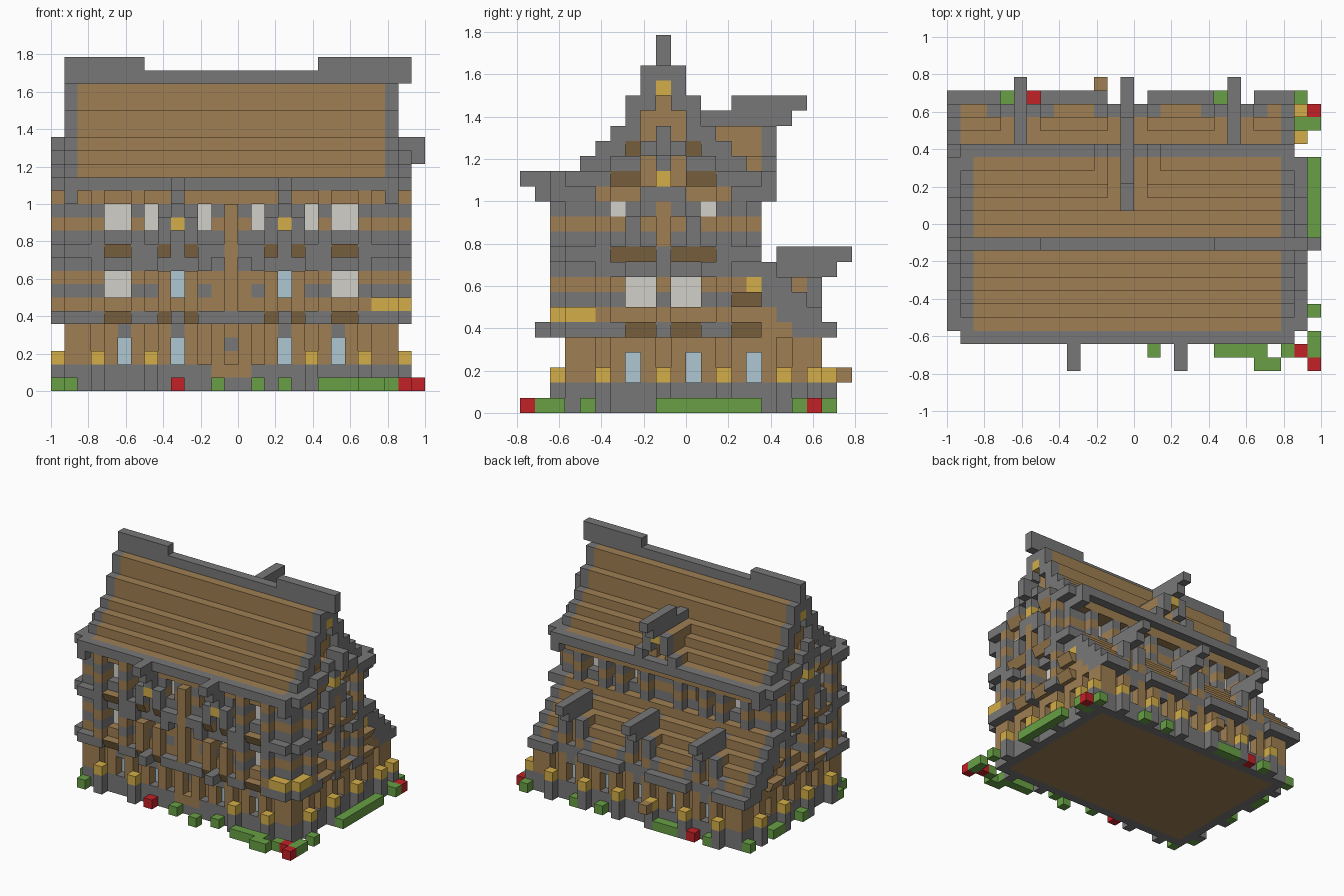
import bpy
from mathutils import Vector

cube = bpy.data.objects.get("Cube")
if cube:
    bpy.data.objects.remove(cube)

UNIT = 1 / 14
ORIGIN = Vector((-1, -11 * UNIT, 0))
PALETTE = {
    "stone": (0.187, 0.187, 0.187), "wood": (0.345, 0.21, 0.085),
    "lantern": (0.65, 0.42, 0.065), "leaf": (0.14, 0.35, 0.06),
    "petal": (0.54, 0.015, 0.02), "shutter": (0.64, 0.63, 0.59),
    "glass": (0.42, 0.57, 0.64),
}
for label, rgb in PALETTE.items():
    material = bpy.data.materials.new(label)
    material.use_nodes = True
    material.diffuse_color = (*rgb, 1)
    shader = next(n for n in material.node_tree.nodes if n.type == "BSDF_PRINCIPLED")
    shader.inputs["Base Color"].default_value = (*rgb, 1)

blocks = {}
CENTRE, RIDGE = 13, 9


def span(value):
    return range(value[0], value[1] + 1) if isinstance(value, tuple) else (value,)


def fill(part, colour, xs, ys, zs, mirror=True):
    """Fill a block range, mirrored across the middle; colour None carves."""
    for x in span(xs):
        for y in span(ys):
            for z in span(zs):
                for side in {x, 2 * CENTRE - x} if mirror else {x}:
                    if colour:
                        blocks[side, y, z] = part, colour
                    else:
                        blocks.pop((side, y, z), None)


def banded(part, xs, ys, low=5, high=14):
    """Masonry in alternating courses of stone and wood."""
    for z in range(low, high + 1):
        fill(part, "wood" if z in (6, 8, 12, 14) else "stone", xs, ys, z)


def gable_pair(part, colour, x, offset, zs):
    for y in {RIDGE - offset, RIDGE + offset}:
        fill(part, colour, x, y, zs)


# Foundation and ground storey
fill("foundation", "stone", (1, 25), (3, 19), (0, 1))
fill("floor", "wood", (2, 24), (4, 18), 0)
fill("ground_wall", "wood", (1, 25), (3, 19), (2, 4))

# Recesses between the ground floor posts, some with windows
for x in (3, 5, 7, 9, 11, CENTRE):
    for y, inner in ((3, 4), (19, 18)):
        fill("ground_wall", None, x, y, (2, 4))
        if x in (5, 9) or (x == CENTRE and y == 19):
            fill("ground_window", "glass", x, inner, (2, 3))
            fill("window_lintel", "stone", x, y, 4)
for y in (5, 7, 9, 11, 13, 15, 17):
    fill("ground_wall", None, 1, y, (2, 4))
    if y in (7, 11, 15):
        fill("side_window", "glass", 2, y, (2, 3))
        fill("side_lintel", "wood", 1, y, 4)
fill("door", "wood", (12, 14), 3, 1)
fill("door", "wood", CENTRE, 4, (1, 4))
fill("door_light", "stone", CENTRE, 4, 3)

# Upper storeys
banded("upper_wall", (1, 25), (3, 14))
for x in (3, 6):
    banded("front_column", x, 2)
for x in (3, 6, 8, 11):
    banded("back_column", x, 15)
fill("front_belt", "stone", (1, 25), 2, 5)
fill("front_belt", "stone", (1, 25), 2, 10)
fill("front_post", "wood", CENTRE, 2, (6, 13))
fill("front_post", "wood", 12, 3, (6, 8))

# Deep shuttered windows
for z in ((7, 8), (12, 13)):
    fill("front_shutter", None, (4, 5), 3, z)
    fill("front_shutter", "shutter", (4, 5), 4, z)
for x in (7, 11):
    fill("small_shutter", None, x, 3, (12, 13))
    fill("small_shutter", "shutter", x, 4, (12, 13))
for x in (4, 5, 7, 9):
    fill("back_shutter", None, x, 14, (12, 13))
    fill("back_shutter", "shutter", x, 13, (12, 13))

# Pair of front bays with a little stepped gable
fill("bay_pane", None, 9, 3, (7, 8))
fill("bay_pane", "glass", 9, 4, (7, 8))
for x in (8, 10):
    fill("bay_post", "wood", x, 2, (6, 8))
    fill("bay_gable", "stone", x, 2, (11, 12))
for x in (7, 11):
    fill("bay_gable", "stone", x, 2, (9, 10))
fill("bay_gable", None, 9, 2, 10)
fill("bay_gable", "stone", 9, 2, 13)
fill("bay_lantern", "lantern", 9, 2, 12)
fill("bay_sill", "stone", 9, (1, 2), 5)
fill("bay_ridge", "stone", 9, (0, 2), 15)
fill("bay_ridge", "stone", 9, (1, 2), 14)

# Main roof: stepped courses, stone verges and eaves
TOPS = [24, 23, 21, 19, 18, 17, 16, 16]
for offset, top in enumerate(TOPS):
    last = offset == len(TOPS) - 1
    low = top - 1 if last else 14
    gable_pair("main_roof", "stone" if last or not offset else "wood", (2, 24), offset, (low, top - 1))
    gable_pair("gable_wall", "wood", 2, offset, (low, top - 3))
    gable_pair("verge", "stone", 1, offset, (max(14, top - 3), top - 1))
fill("ridge_cap", "stone", (1, 26), RIDGE, 23, False)
fill("ridge_cap", "stone", (1, 6), RIDGE, 24, False)
fill("ridge_cap", "stone", (20, 26), RIDGE, 24, False)
fill("peak_lantern", "lantern", 1, RIDGE, 21)

# Projecting end bays: stepped stone cap, inner gable, columns and belts
for offset, top in enumerate([18, 17, 16, 16, 15, 15, 15]):
    gable_pair("end_cap", "stone", 0, offset, top)
for offset in (0, 4):
    for y in {RIDGE - offset, RIDGE + offset}:
        banded("end_column", 0, y)
for z in (5, 10):
    fill("end_belt", "stone", 0, (3, 15), z)
for offset in (1, 2, 3):
    top = 16 - 2 * offset
    gable_pair("end_gable", "stone", 0, offset, (top - 1, top))
fill("end_post", "wood", 0, RIDGE, (11, 13))
fill("end_peak", "stone", 0, RIDGE, 14)
fill("end_lantern", "lantern", 0, RIDGE, 15)
fill("end_peak", "stone", 0, RIDGE, (16, 17))
fill("end_peak", "stone", 27, RIDGE, (17, 18), False)
for ys in ((7, 8), (10, 11)):
    fill("end_shutter", None, 1, ys, (7, 8))
    fill("end_shutter", "shutter", 2, ys, (7, 8))
gable_pair("attic_shutter", "shutter", 1, 3, 13)
fill("corner_lantern", "lantern", (24, 25), 2, 6, False)
fill("corner_lantern", "lantern", 26, (3, 4), 6, False)

# Lean-to roof along the back
for y in range(15, 20):
    top = 26 - y
    fill("lean_to_roof", "wood", (1, 25), y, (5, top - 1))
    for x in (0, 25):
        fill("lean_to_verge", "stone", x, y, (max(5, top - 3), top - 1), False)
fill("lean_to_lantern", "lantern", 1, 15, 8)
for x in ((1, 3), (7, 11)):
    fill("lean_to_eave", "stone", x, 20, 5)
fill("lean_to_eave", "stone", 0, 20, 5, False)


def dormer(part, middle, face, base):
    """Stepped dormer facing the back."""
    for side in (-1, 1):
        fill(part + "_roof", "wood", middle + side, (face - 4, face - 1), (base, base + 3))
        fill(part + "_roof", "wood", middle + 2 * side, (face - 4, face - 1), (base, base + 1))
        fill(part + "_verge", "stone", middle + side, face, (base + 2, base + 3))
        fill(part + "_verge", "stone", middle + 2 * side, face, (base, base + 1))
    fill(part + "_ridge", "stone", middle, (face - 4, face + 1), base + 4)
    fill(part + "_ridge", "stone", middle, (face - 2, face + 2), base + 5)


dormer("upper_dormer", CENTRE, 16, 15)
fill("upper_dormer_lantern", "lantern", CENTRE, 16, 18)
for middle in (5, CENTRE):
    dormer("lower_dormer", middle, 19, 5)
    fill("lower_dormer_pane", None, middle, 19, (6, 8))
    fill("lower_dormer_pane", "wood", middle, 18, (5, 8))
    fill("lower_dormer_sill", "stone", (middle - 1, middle + 1), 19, 5)

# Lantern posts around the base
posts = [(x, y) for x in (3, 7) for y in (2, 20)] + [(11, 20)]
posts += [(0, y) for y in (5, 9, 13, 17)]
for x, y in posts:
    fill("lantern_post", "stone", x, y, (0, 1))
    fill("post_lantern", "lantern", x, y, 2)
fill("post_lantern", "lantern", 26, 19, 2, False)
fill("lantern_post", "stone", 26, 19, (0, 1), False)
fill("lamp_bracket", "wood", 11, 21, 2, False)

# Hedges and flowers
for x, y in [(0, 4), (0, 10), (0, (14, 15)), (0, 19), (1, 2), (12, 2), (15, 1), (17, 2),
             ((20, 23), 1), ((23, 24), 0), (25, 1), (27, (1, 2)), (27, 4), (27, (9, 15)),
             ((26, 27), 18), (26, 20), (4, 20), ((8, 10), 20), (17, 20), (20, 20)]:
    fill("hedge", "leaf", x, y, 0, False)
for x, y in [(9, 2), (26, 1), (27, 0), (27, 19), (6, 20)]:
    fill("flower", "petal", x, y, 0, False)


def build(name, points, faces, colours):
    mesh = bpy.data.meshes.new(name)
    mesh.from_pydata([ORIGIN + UNIT * Vector(p) for p in points], [], faces)
    used = sorted(set(colours))
    for c in used:
        mesh.materials.append(bpy.data.materials[c])
    for poly, c in zip(mesh.polygons, colours):
        poly.material_index = used.index(c)
    bpy.context.scene.collection.objects.link(bpy.data.objects.new(name, mesh))


def corbels(name, cells, out):
    """Brackets with a steep sloping front, leaning outwards."""
    points, faces = [], []
    out = Vector(out)
    across = out.cross(Vector((0, 0, 1)))
    for cell in cells:
        blocks.pop(cell, None)
        mid = Vector(cell) + Vector((0.5, 0.5, 0.5))
        n = len(points)
        for side in (-0.5, 0.5):
            for reach, rise in ((-0.5, -0.5), (-0.5, 0.5), (0.5, 0.5), (0, -0.5)):
                points.append(mid + across * side + out * reach + Vector((0, 0, rise)))
        faces += [[n + i for i in f] for f in
                  ((0, 1, 2, 3), (7, 6, 5, 4), (2, 6, 7, 3), (1, 5, 6, 2), (0, 4, 5, 1), (0, 3, 7, 4))]
    build(name, points, faces, ["wood"] * len(faces))


# Corbels carrying each overhanging storey
spread = [x for a in (4, 5, 8, 10) for x in (a, 2 * CENTRE - a)]
corbels("front_corbels", [(x, 2, z) for x in spread for z in (5, 10)], (0, -1, 0))
for name, x, out in (("left_corbels", 26, 1), ("right_corbels", 0, -1)):
    low = [(x, y, 5) for y in (7, 8, 10, 11, 14, 15)] + [(x, y, 7) for y in (14, 15)]
    high = [(x, RIDGE + s * d, z) for s in (-1, 1)
            for d, z in ((1, 10), (2, 10), (3, 10), (2, 15), (3, 15))]
    attic = [(x - out, RIDGE + s * d, 17) for s in (-1, 1) for d in (1, 2)]
    corbels(name, low + high + attic, (out, 0, 0))

# Turn every part into a mesh of its exposed faces
parts = {}
for cell, (part, colour) in blocks.items():
    points, faces, colours = parts.setdefault(part, ([], [], []))
    for axis in range(3):
        for sign in (0, 1):
            near = list(cell)
            near[axis] += 2 * sign - 1
            if tuple(near) in blocks:
                continue
            n = len(points)
            for a, b in ((0, 0), (1, 0), (1, 1), (0, 1)):
                corner = list(cell)
                corner[axis] += sign
                corner[(axis + 1) % 3] += a
                corner[(axis + 2) % 3] += b
                points.append(corner)
            loop = [n, n + 1, n + 2, n + 3]
            faces.append(loop if sign else loop[::-1])
            colours.append(colour)
for part, data in parts.items():
    if data[1]:
        build(part, *data)
